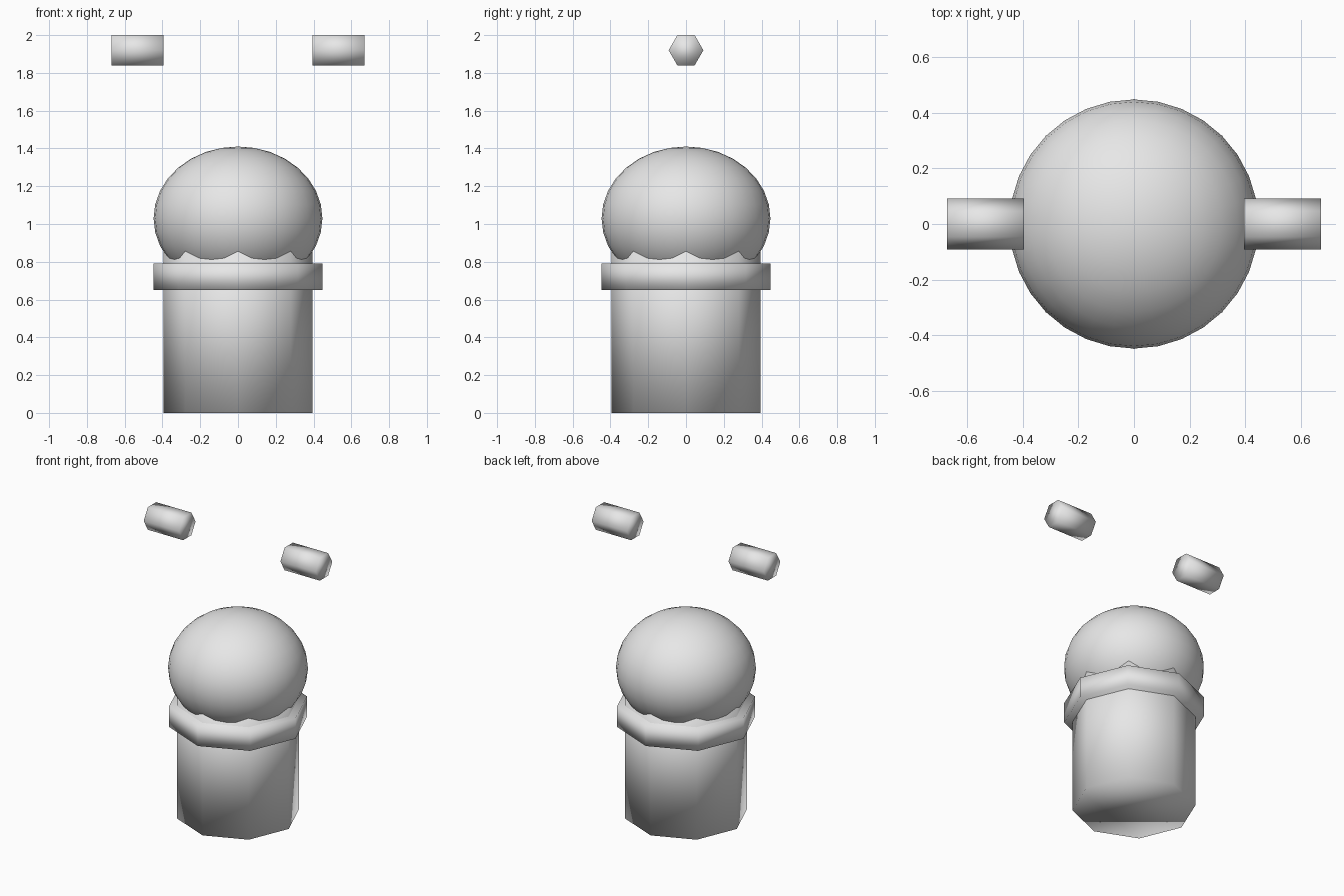
import bpy
import math

if "Cube" in bpy.data.objects:
    bpy.data.objects.remove(bpy.data.objects["Cube"])

grey = bpy.data.materials.new("light grey")
grey.diffuse_color = (0.8, 0.8, 0.8, 1)
grey.use_nodes = True
grey.node_tree.nodes["Principled BSDF"].inputs["Base Color"].default_value = grey.diffuse_color


def finish(name):
    ob = bpy.context.object
    ob.name = name
    bpy.ops.object.transform_apply(location=False, rotation=True, scale=True)
    ob.data.materials.append(grey)
    bpy.ops.object.shade_smooth()
    return ob


def prism(name, sides, radius, length, location, rotation=(0, 0, 0)):
    bpy.ops.mesh.primitive_cylinder_add(vertices=sides, radius=radius, depth=length,
                                        location=location, rotation=rotation)
    return finish(name)


# Octagonal column, running up into the dome
prism("column", 8, 0.395, 0.94, (0, 0, 0.47))

# Octagonal collar around the column
prism("collar", 8, 0.448, 0.142, (0, 0, 0.721))

# Flattened ball on top
bpy.ops.mesh.primitive_uv_sphere_add(segments=32, ring_count=16, radius=1, location=(0, 0, 1.03))
bpy.context.object.scale = (0.447, 0.447, 0.38)
finish("dome")

# Floating hexagonal bars, one on each side
for side, x in (("left", -0.533), ("right", 0.533)):
    prism(side + "_bar", 6, 0.092, 0.275, (x, 0, 1.92), (math.pi / 2, 0, math.pi / 2))
    ob = bpy.context.object
    # Turn the hexagon so that its flat faces lie at top and bottom
    if max(v.co.z for v in ob.data.vertices) > 0.085:
        ob.rotation_euler.x = math.pi / 6
        bpy.ops.object.transform_apply(location=False, rotation=True, scale=False)
